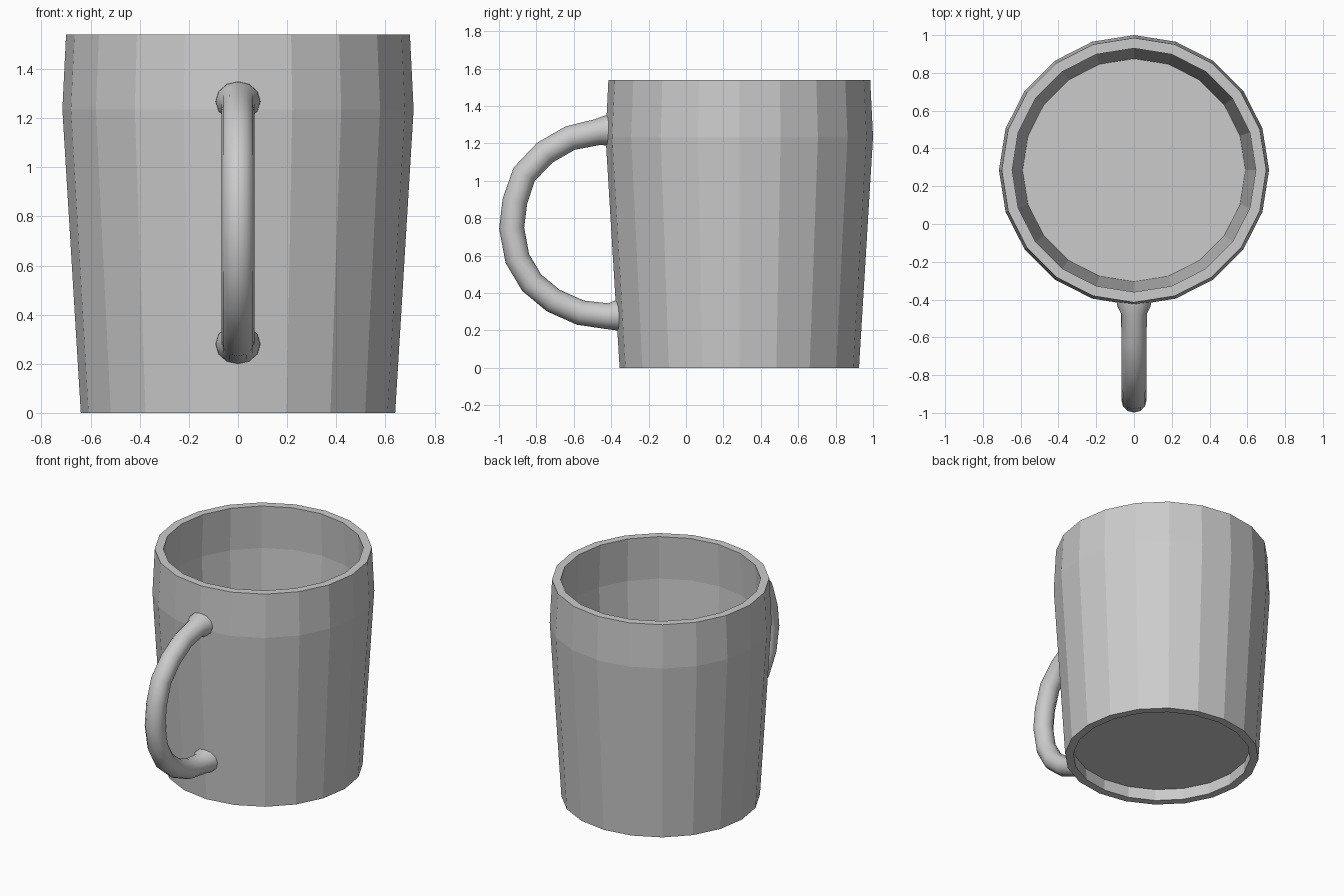
import bpy, bmesh
from math import cos, sin, pi
from mathutils import Vector

if "Cube" in bpy.data.objects:
    bpy.data.objects.remove(bpy.data.objects["Cube"])


def make_object(name, bm):
    bmesh.ops.recalc_face_normals(bm, faces=bm.faces[:])
    mesh = bpy.data.meshes.new(name)
    bm.to_mesh(mesh)
    bm.free()
    obj = bpy.data.objects.new(name, mesh)
    bpy.context.collection.objects.link(obj)
    return obj


def bridge(bm, a, b):
    n = len(a)
    for i in range(n):
        j = (i + 1) % n
        bm.faces.new((a[i], a[j], b[j], b[i]))


CENTRE_Y, SIDES = 0.285, 20


def body_ring(bm, r, z):
    return [bm.verts.new((r * cos(2 * pi * i / SIDES),
                          CENTRE_Y + r * sin(2 * pi * i / SIDES), z))
            for i in range(SIDES)]


# Mug wall: closed profile (radius, height), outside then inside
profile = [(0.64, 0), (0.715, 1.235), (0.70, 1.54),
           (0.645, 1.54), (0.66, 1.235), (0.59, 0.085), (0.585, 0)]
bm = bmesh.new()
rings = [body_ring(bm, r, z) for r, z in profile]
for k in range(len(rings)):
    bridge(bm, rings[k], rings[(k + 1) % len(rings)])
make_object("mug_wall", bm)

# Floor, raised above the foot ring
bm = bmesh.new()
bm.faces.new(body_ring(bm, 0.59, 0.085))
make_object("mug_floor", bm)

# Handle: (y, z, half width, half thickness), flared where it meets the wall
path = [(-0.40, 1.268, 0.092, 0.083), (-0.43, 1.268, 0.09, 0.08),
        (-0.475, 1.26, 0.068, 0.07),
        (-0.62, 1.228, 0.067, 0.067), (-0.755, 1.15, 0.067, 0.067),
        (-0.865, 1.035, 0.067, 0.067), (-0.915, 0.89, 0.067, 0.067),
        (-0.932, 0.747, 0.067, 0.067), (-0.902, 0.585, 0.067, 0.067),
        (-0.825, 0.455, 0.067, 0.067), (-0.71, 0.36, 0.067, 0.067),
        (-0.565, 0.295, 0.067, 0.067), (-0.42, 0.276, 0.068, 0.069),
        (-0.375, 0.28, 0.09, 0.08), (-0.345, 0.28, 0.092, 0.083)]
bm = bmesh.new()
rings = []
for k, (y, z, rx, rn) in enumerate(path):
    a, b = path[max(k - 1, 0)], path[min(k + 1, len(path) - 1)]
    t = Vector((0, b[0] - a[0], b[1] - a[1])).normalized()
    normal = Vector((0, -t.z, t.y))
    rings.append([bm.verts.new(Vector((0, y, z))
                               + Vector((rx * cos(2 * pi * i / 12), 0, 0))
                               + normal * rn * sin(2 * pi * i / 12))
                  for i in range(12)])
for a, b in zip(rings, rings[1:]):
    bridge(bm, a, b)
bm.faces.new(rings[0])
bm.faces.new(rings[-1])
handle = make_object("handle", bm)
for p in handle.data.polygons:
    p.use_smooth = len(p.vertices) == 4
